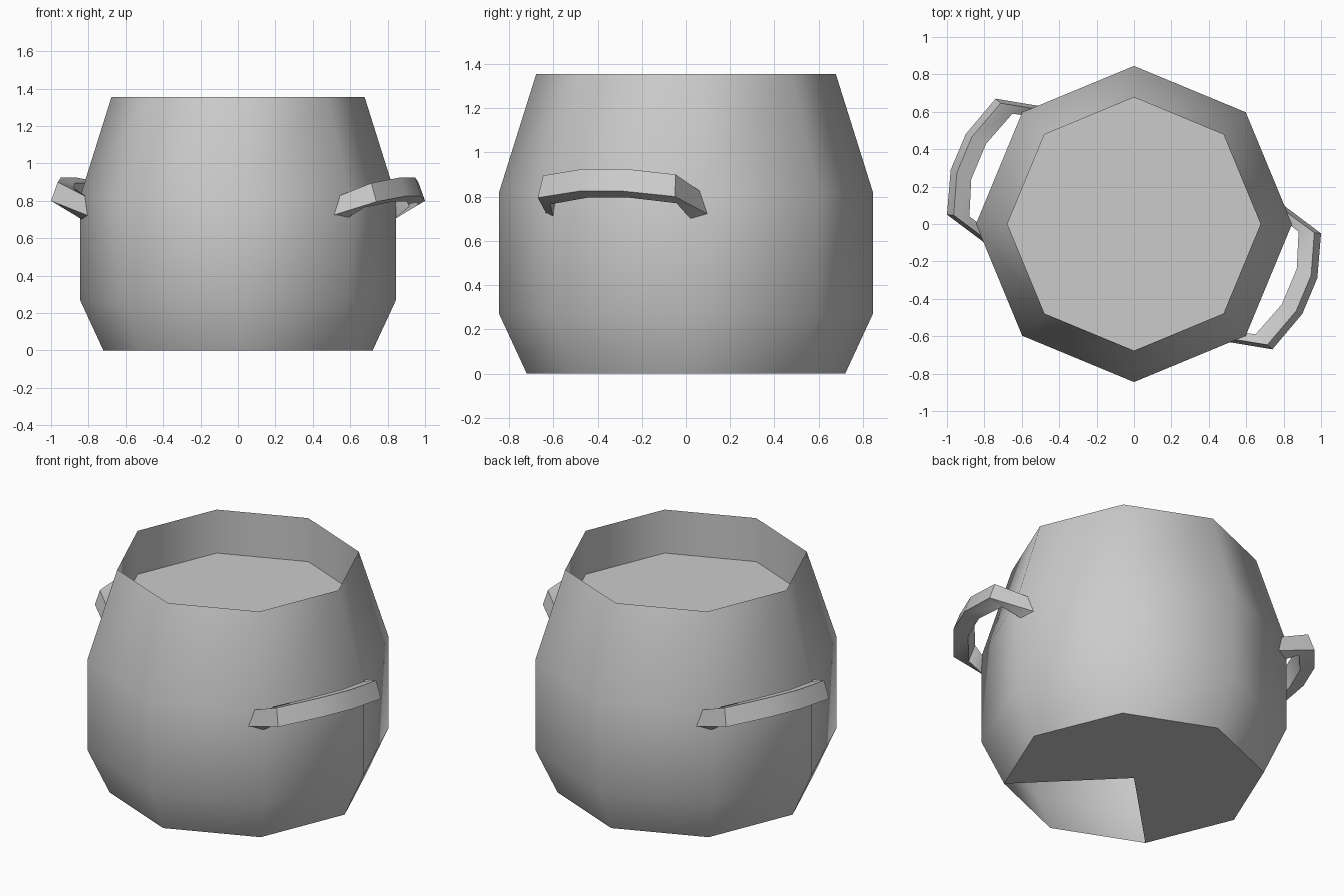
import bpy, bmesh, math
from mathutils import Vector

SIDES = 8
cube = bpy.data.objects.get("Cube")
if cube:
    bpy.data.objects.remove(cube)

grey = bpy.data.materials.new("grey")
grey.use_nodes = True
GREY = (0.6, 0.6, 0.6, 1)
grey.diffuse_color = GREY
grey.node_tree.nodes["Principled BSDF"].inputs["Base Color"].default_value = GREY


def finish(bm, name):
    mesh = bpy.data.meshes.new(name)
    bm.to_mesh(mesh)
    bm.free()
    mesh.materials.append(grey)
    obj = bpy.data.objects.new(name, mesh)
    bpy.context.collection.objects.link(obj)
    bpy.ops.object.select_all(action='DESELECT')
    obj.select_set(True)
    bpy.context.view_layer.objects.active = obj
    bpy.ops.object.shade_smooth_by_angle(angle=math.radians(50))
    return obj


def bridge(bm, a, b, closed=True):
    for i in range(len(a) if closed else len(a) - 1):
        j = (i + 1) % len(a)
        bm.faces.new((a[i], a[j], b[j], b[i]))


# Pot body: eight-sided profile, rim, straight inner wall, then the contents
PROFILE = [(0.72, 0), (0.845, 0.27), (0.845, 0.82), (0.677, 1.355), (0.677, 1.09)]
bm = bmesh.new()
rings = []
for radius, z in PROFILE:
    rings.append([bm.verts.new((radius * math.cos(k * math.tau / SIDES),
                                radius * math.sin(k * math.tau / SIDES), z))
                  for k in range(SIDES)])
for low, high in zip(rings, rings[1:]):
    bridge(bm, low, high)
bm.faces.new(rings[-1])

# Base: quads round the centre, open at the front quarter
centre = bm.verts.new((0, 0, 0))
base = rings[0]
for k in (1, 3, 7):
    bm.faces.new((centre, base[(k + 2) % SIDES], base[(k + 1) % SIDES], base[k]))
finish(bm, "pot_body")

# Handles: a tilted strap along outer and inner paths, repeated by a half turn
OUTER = [(0.80, 0.10, 0.72), (1.0, -0.05, 0.80), (0.98, -0.29, 0.825),
         (0.90, -0.48, 0.825), (0.74, -0.67, 0.795), (0.50, -0.63, 0.72)]
INNER = [(0.825, 0.0), (0.88, -0.04), (0.87, -0.24),
         (0.79, -0.43), (0.65, -0.59), (0.58, -0.58)]


def handle(name, sign):
    bm = bmesh.new()
    sections = []
    for (x, y, z), (u, v) in zip(OUTER, INNER):
        outside, inside = Vector((x, y, z)), Vector((u, v, z))
        section = []
        for depth, rise in ((0, 0), (0.3, 0.1), (1, 0.07), (0.7, -0.03)):
            p = outside.lerp(inside, depth)
            section.append(bm.verts.new((sign * p.x, sign * p.y, p.z + rise)))
        sections.append(section)
    for a, b in zip(sections, sections[1:]):
        bridge(bm, a, b)
    bm.faces.new(sections[0])
    bm.faces.new(sections[-1])
    bmesh.ops.recalc_face_normals(bm, faces=bm.faces)
    return finish(bm, name)


handle("right_handle", 1)
handle("left_handle", -1)
